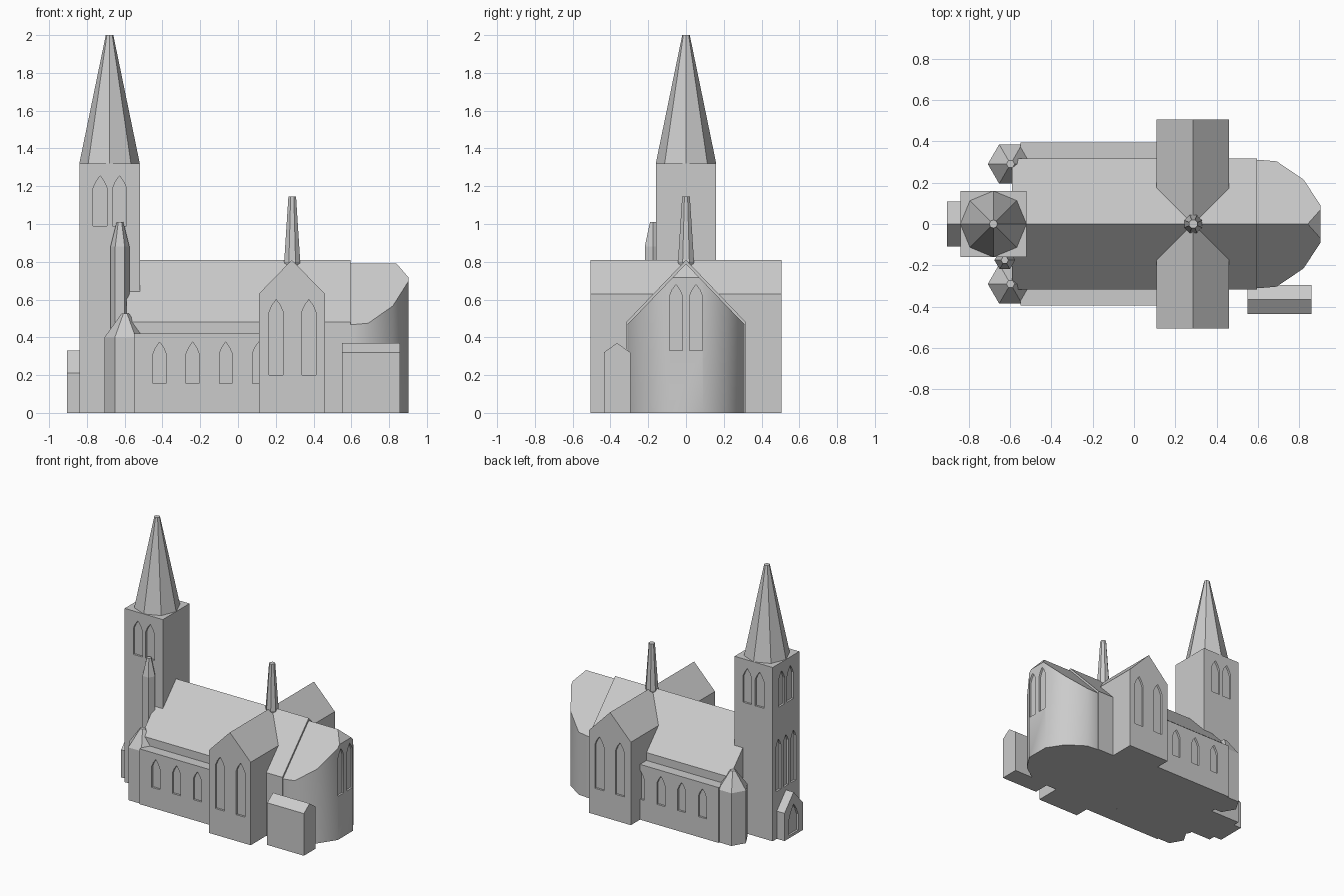
import bpy, bmesh, math
from mathutils import Vector

if "Cube" in bpy.data.objects:
    bpy.data.objects.remove(bpy.data.objects["Cube"])

stone = bpy.data.materials.new("grey stone")
stone.diffuse_color = (0.6, 0.6, 0.6, 1)
stone.use_nodes = True
stone.node_tree.nodes["Principled BSDF"].inputs["Base Color"].default_value = stone.diffuse_color


def finish(name, bm):
    bmesh.ops.recalc_face_normals(bm, faces=bm.faces)
    me = bpy.data.meshes.new(name)
    bm.to_mesh(me)
    bm.free()
    ob = bpy.data.objects.new(name, me)
    bpy.context.collection.objects.link(ob)
    me.materials.append(stone)
    return ob


def add_prism(bm, pts, axis, a, b):
    """Extrude a 2D outline along an axis from a to b."""
    place = {'x': lambda u, v, t: (t, u, v),
             'y': lambda u, v, t: (u, t, v),
             'z': lambda u, v, t: (u, v, t)}[axis]
    lo = [bm.verts.new(place(u, v, a)) for u, v in pts]
    hi = [bm.verts.new(place(u, v, b)) for u, v in pts]
    bm.faces.new(lo)
    bm.faces.new(hi)
    for i in range(len(pts)):
        j = (i + 1) % len(pts)
        bm.faces.new((lo[i], lo[j], hi[j], hi[i]))


def prism(name, pts, axis, a, b):
    bm = bmesh.new()
    add_prism(bm, pts, axis, a, b)
    return finish(name, bm)


def gable(name, axis, centre, half, wall, ridge, a, b):
    pts = [(centre - half, 0), (centre + half, 0), (centre + half, wall),
           (centre, ridge), (centre - half, wall)]
    return prism(name, pts, axis, a, b)


def rect(x0, x1, y0, y1):
    return [(x0, y0), (x1, y0), (x1, y1), (x0, y1)]


def turret(name, x, y, sides, profile, turn=0.0):
    """Stack polygon rings given as (radius, height)."""
    bm = bmesh.new()
    rings = []
    for r, z in profile:
        angles = [turn + 2 * math.pi * i / sides for i in range(sides)]
        rings.append([bm.verts.new((x + r * math.cos(t), y + r * math.sin(t), z)) for t in angles])
    for lo, hi in zip(rings, rings[1:]):
        for i in range(sides):
            j = (i + 1) % sides
            bm.faces.new((lo[i], lo[j], hi[j], hi[i]))
    bm.faces.new(rings[0])
    bm.faces.new(rings[-1])
    return finish(name, bm)


def cut_windows(host, axis, face, centres, width, z0, z1, depth=0.015):
    """Recess pointed windows into the wall lying at axis = face."""
    s = math.copysign(1, face)
    w = width / 2
    bm = bmesh.new()
    for c in centres:
        pts = [(c - w, z0), (c + w, z0), (c + w, z1 - 1.8 * w), (c + 0.6 * w, z1 - 0.85 * w),
               (c, z1), (c - 0.6 * w, z1 - 0.85 * w), (c - w, z1 - 1.8 * w)]
        add_prism(bm, pts, axis, face - s * depth, face + s * 0.05)
    cutter = finish("window_cutter", bm)
    cutter.hide_render = True
    mod = host.modifiers.new("windows", 'BOOLEAN')
    mod.operation = 'DIFFERENCE'
    mod.solver = 'EXACT'
    mod.object = cutter
    bpy.context.view_layer.objects.active = host
    bpy.ops.object.modifier_apply(modifier=mod.name)
    bpy.data.objects.remove(cutter, do_unlink=True)


# West tower with spire
tower = prism("tower", rect(-0.84, -0.52, -0.16, 0.16), 'z', 0, 1.32)
for y in (-0.16, 0.16):
    cut_windows(tower, 'y', y, (-0.73, -0.627), 0.075, 0.99, 1.255)
cut_windows(tower, 'x', -0.84, (-0.052, 0.052), 0.075, 0.99, 1.255)
cut_windows(tower, 'x', -0.84, (-0.09, 0, 0.09), 0.058, 0.36, 0.75)
turret("spire", -0.68, 0, 8, [(0.16, 1.32), (0.02, 2.0)])

# Entrance porch
porch = gable("porch", 'x', 0, 0.11, 0.21, 0.33, -0.905, -0.83)
cut_windows(porch, 'x', -0.905, (0,), 0.11, 0.02, 0.24)

# Nave, flat-topped side aisles and corner turrets
gable("nave", 'x', 0, 0.317, 0.48, 0.81, -0.59, 0.595)
for side, s in (("south", -1), ("north", 1)):
    ys = sorted((s * 0.25, s * 0.395))
    aisle = prism(side + "_aisle", rect(-0.55, 0.2, *ys), 'z', 0, 0.42)
    cut_windows(aisle, 'y', s * 0.395, (-0.415, -0.24, -0.065, 0.11), 0.068, 0.155, 0.375)
    turret(side + "_corner_turret", -0.597, s * 0.29, 6,
           [(0.11, 0), (0.11, 0.4), (0.02, 0.525)])

# Stair turret beside the tower
turret("stair_turret", -0.625, -0.175, 6, [(0.05, 0), (0.05, 0.88), (0.018, 1.01)])

# Transept and ridge turret over the crossing
transept = gable("transept", 'y', 0.285, 0.175, 0.63, 0.81, -0.505, 0.505)
for y in (-0.505, 0.505):
    cut_windows(transept, 'y', y, (0.202, 0.375), 0.075, 0.2, 0.6)
turret("ridge_turret", 0.287, 0, 8, [(0.03, 0.74), (0.046, 0.8), (0.022, 1.145)], math.pi / 8)

# Apse: rounded plan sliced by two roof slopes and an end hip
half_plan = [(0.55, 0.31), (0.61, 0.31), (0.69, 0.303), (0.82, 0.215), (0.902, 0.09)]
plan = half_plan + [(x, -y) for x, y in reversed(half_plan)]
bm = bmesh.new()
add_prism(bm, plan, 'z', 0, 1)
bmesh.ops.recalc_face_normals(bm, faces=bm.faces)
for point, normal in (((0, 0, 0.79), (0, 1.04, 1)), ((0, 0, 0.79), (0, -1.04, 1)),
                      ((0.84, 0, 0.79), (0.07, 0, 0.06))):
    cut = bmesh.ops.bisect_plane(bm, geom=bm.verts[:] + bm.edges[:] + bm.faces[:],
                                 plane_co=point, plane_no=Vector(normal).normalized(),
                                 clear_outer=True)
    rim = [e for e in cut['geom_cut'] if isinstance(e, bmesh.types.BMEdge)]
    bmesh.ops.contextual_create(bm, geom=rim)
apse = finish("apse", bm)
cut_windows(apse, 'x', 0.902, (-0.053, 0.053), 0.068, 0.33, 0.68)
bpy.ops.object.select_all(action='DESELECT')
apse.select_set(True)
bpy.context.view_layer.objects.active = apse
bpy.ops.object.shade_smooth_by_angle(angle=math.radians(36))

# Sacristy beside the apse
gable("sacristy", 'x', -0.365, 0.07, 0.32, 0.37, 0.55, 0.858)
